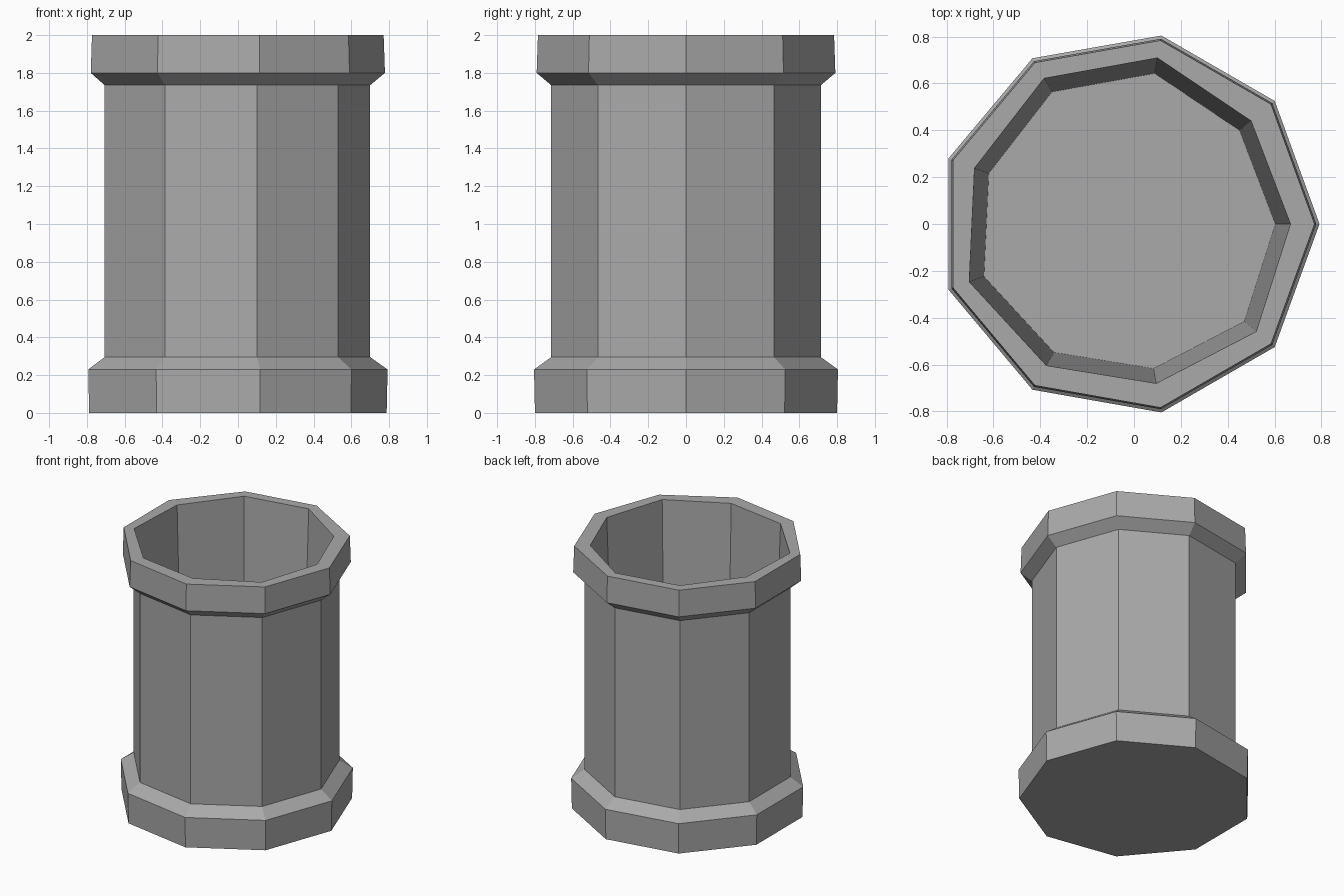
import bpy
import bmesh
from math import cos, sin, tau

SIDES = 9
CENTRE_X = -0.025

cube = bpy.data.objects.get("Cube")
if cube:
    bpy.data.objects.remove(cube, do_unlink=True)

# Single plain grey
grey = bpy.data.materials.new("plain grey")
grey.use_nodes = True
colour = (0.4, 0.4, 0.4, 1)
grey.diffuse_color = colour
grey.node_tree.nodes["Principled BSDF"].inputs["Base Color"].default_value = colour


def ring(bm, radii, z):
    """Nine-sided ring, with one radius per corner."""
    return [bm.verts.new((CENTRE_X + r * cos(tau * i / SIDES),
                          r * sin(tau * i / SIDES), z))
            for i, r in enumerate(radii)]


def bridge(bm, a, b):
    for i in range(SIDES):
        j = (i + 1) % SIDES
        bm.faces.new((a[i], a[j], b[j], b[i]))


# Outer profile: foot, chamfer, straight wall, chamfer, rim collar
profile = [(0.812, 0), (0.817, 0.23), (0.725, 0.295),
           (0.725, 1.735), (0.803, 1.8), (0.796, 2)]
# Slightly uneven mouth, tapering to the inner floor
mouth = [0.693, 0.685, 0.72, 0.718, 0.698, 0.722, 0.698, 0.691, 0.714]
FLOOR_Z, TAPER = 0.2, 0.907

bm = bmesh.new()
rings = [ring(bm, [r] * SIDES, z) for r, z in profile]
rings.append(ring(bm, mouth, 2))
rings.append(ring(bm, [r * TAPER for r in mouth], FLOOR_Z))
for lower, upper in zip(rings, rings[1:]):
    bridge(bm, lower, upper)
bm.faces.new(rings[0][::-1])
bm.faces.new(rings[-1])
bmesh.ops.recalc_face_normals(bm, faces=bm.faces)

mesh = bpy.data.meshes.new("hollow_cup")
bm.to_mesh(mesh)
bm.free()
mesh.materials.append(grey)
cup = bpy.data.objects.new("hollow_cup", mesh)
bpy.context.collection.objects.link(cup)
